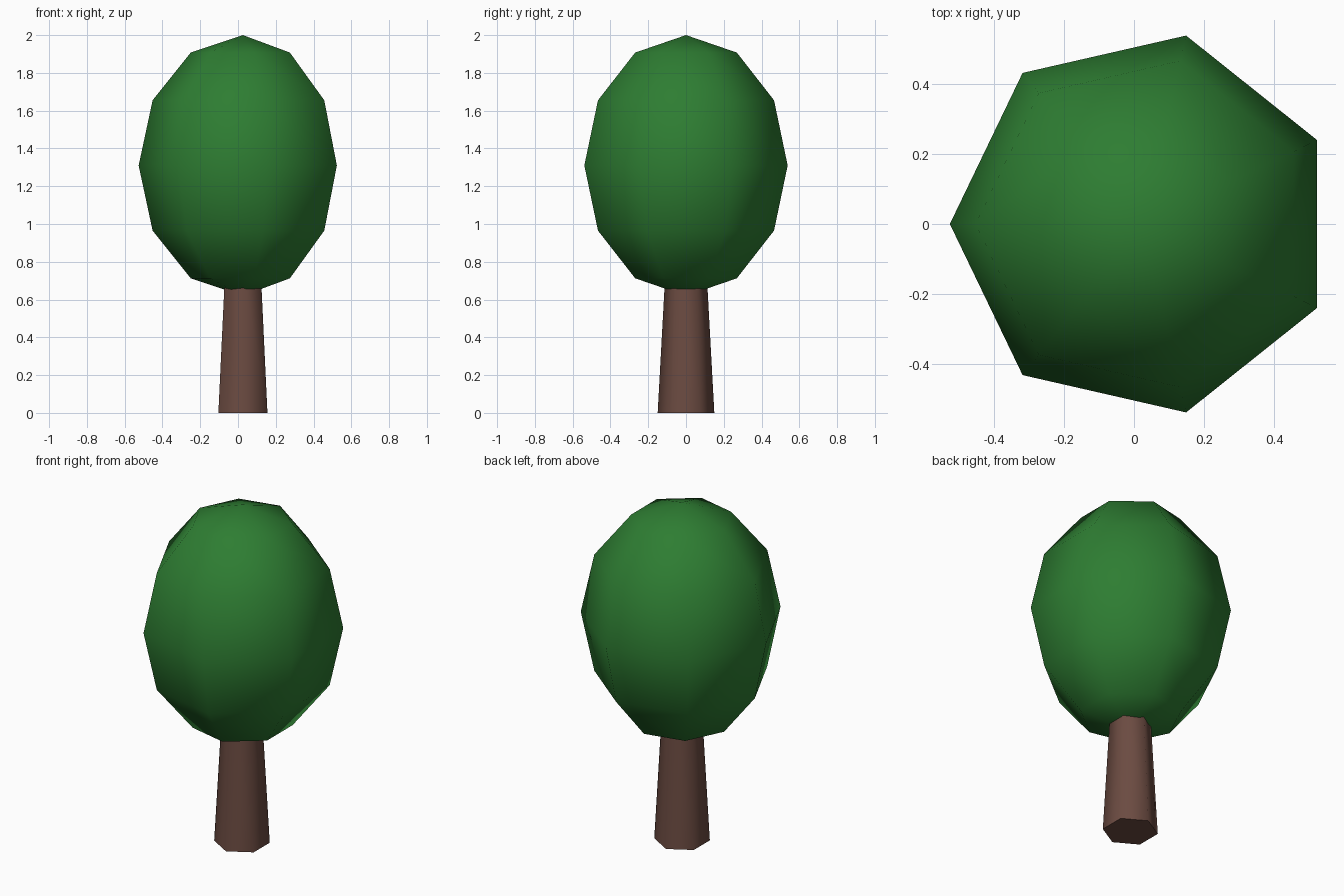
import bpy, math

if "Cube" in bpy.data.objects:
    bpy.data.objects.remove(bpy.data.objects["Cube"])

CX = 0.026  # tree axis


def finish(obj, name, color):
    obj.name = name
    mat = bpy.data.materials.new(name + "_colour")
    mat.diffuse_color = (*color, 1)
    mat.use_nodes = True
    mat.node_tree.nodes["Principled BSDF"].inputs["Base Color"].default_value = mat.diffuse_color
    obj.data.materials.append(mat)
    bpy.ops.object.shade_smooth_by_angle(angle=math.radians(70))


# Trunk: tapered hexagonal post with corners on the y axis, top hidden in the crown
bpy.ops.mesh.primitive_cone_add(vertices=6, radius1=0.15, radius2=0.109, depth=0.75,
                                location=(CX, 0, 0.375))
finish(bpy.context.object, "trunk", (0.147, 0.07, 0.053))

# Crown: seven-sided low-poly egg, one corner pointing to -x
bpy.ops.mesh.primitive_uv_sphere_add(segments=7, ring_count=6, radius=1,
                                     location=(CX, 0, 1.31), rotation=(0, 0, math.pi / 2))
crown = bpy.context.object
crown.scale = (0.552, 0.552, 0.69)
bpy.ops.object.transform_apply(location=False, rotation=True, scale=True)
finish(crown, "crown", (0.027, 0.205, 0.032))
